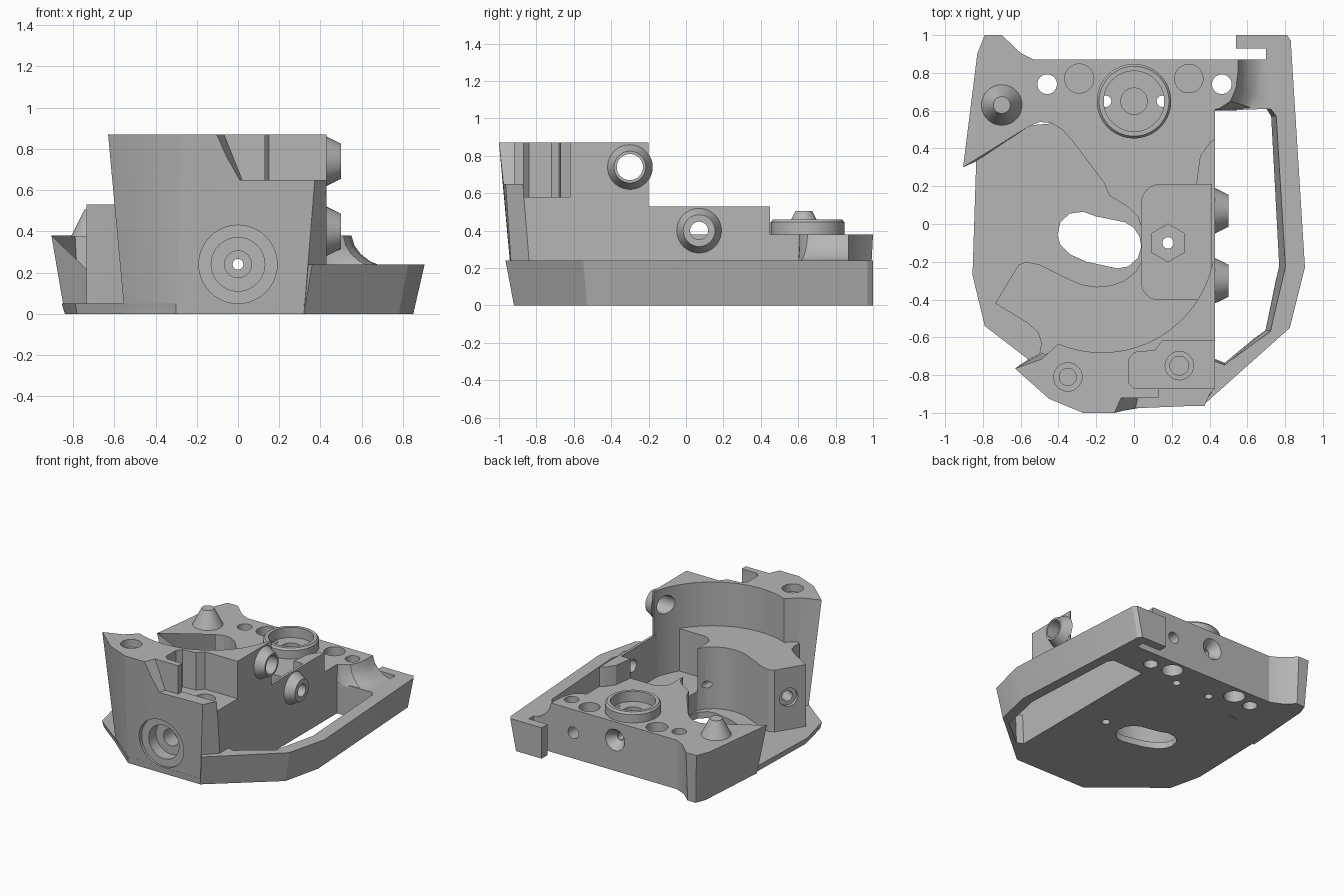
import bpy, bmesh, math
from mathutils import Vector, Matrix

grey = bpy.data.materials.new("plain_grey")
grey.diffuse_color = (0.47, 0.47, 0.47, 1)


def finish(name, bm):
    bmesh.ops.recalc_face_normals(bm, faces=bm.faces)
    me = bpy.data.meshes.new(name)
    bm.to_mesh(me)
    bm.free()
    me.materials.append(grey)
    ob = bpy.data.objects.new(name, me)
    bpy.context.collection.objects.link(ob)
    return ob


def loft(name, low, z0, z1, high=None):
    """Solid between two outlines with equal point counts."""
    bm = bmesh.new()
    a = [bm.verts.new((x, y, z0)) for x, y in low]
    b = [bm.verts.new((x, y, z1)) for x, y in (high or low)]
    bm.faces.new(a)
    bm.faces.new(b)
    for i in range(len(a)):
        j = (i + 1) % len(a)
        bm.faces.new((a[i], a[j], b[j], b[i]))
    return finish(name, bm)


def cyl(name, start, direction, length, r1, r2=None, n=40):
    """Cylinder or cone that begins at start and runs along direction."""
    bm = bmesh.new()
    bmesh.ops.create_cone(bm, cap_ends=True, segments=n, radius1=r1,
                          radius2=r1 if r2 is None else r2, depth=length)
    d = Vector(direction).normalized()
    bmesh.ops.transform(bm, verts=bm.verts, matrix=Matrix.Translation(
        Vector(start) + d * length / 2) @ d.to_track_quat('Z', 'Y').to_matrix().to_4x4())
    return finish(name, bm)


def box(name, x0, x1, y0, y1, z0, z1):
    return loft(name, [(x0, y0), (x1, y0), (x1, y1), (x0, y1)], z0, z1)


def combine(ob, other, op='DIFFERENCE'):
    other.hide_render = True
    m = ob.modifiers.new("join", 'BOOLEAN')
    m.operation, m.solver, m.object = op, 'EXACT', other
    bpy.context.view_layer.update()
    dg = bpy.context.evaluated_depsgraph_get()
    me = bpy.data.meshes.new_from_object(ob.evaluated_get(dg))
    ob.modifiers.clear()
    ob.data = me
    bpy.data.objects.remove(other)


def arc(cx, cy, r, a0, a1, n):
    return [(cx + r * math.cos(math.radians(a0 + (a1 - a0) * i / n)),
             cy + r * math.sin(math.radians(a0 + (a1 - a0) * i / n))) for i in range(n + 1)]


# Rear deck with flared left horn
edge = [(-0.56, 0.515), (-0.5, 0.54), (-0.44, 0.535), (-0.38, 0.5), (-0.33, 0.445), (-0.16, 0.22),
        (-0.13, 0.15), (-0.03, 0.09), (0.02, 0.04), (0.04, -0.02), (0.04, -0.4), (0.43, -0.4),
        (0.43, 0.87), (-0.53, 0.87)]
housing = loft("housing",
               [(-0.84, 0.33)] + edge + [(-0.62, 0.91), (-0.7, 0.98), (-0.77, 0.98), (-0.8, 0.9)], 0, 0.38,
               [(-0.905, 0.3)] + edge + [(-0.6, 0.905), (-0.7, 1.0), (-0.79, 1.0), (-0.83, 0.9)])

# Middle block around the circular seat
middle = loft("middle_block", [
    (-0.57, -0.2), (-0.61, -0.215), (-0.735, -0.42), (-0.57, -0.52), (-0.51, -0.57), (-0.49, -0.63),
    (-0.5, -0.68), (-0.42, -0.71), (0.43, -0.71), (0.43, -0.2), (0.04, -0.2), (0.01, -0.25),
    (-0.05, -0.3), (-0.12, -0.325), (-0.2, -0.333), (-0.28, -0.32), (-0.38, -0.275), (-0.5, -0.215)], 0, 0.53)
combine(housing, middle, 'UNION')

# Rounded pocket beside the right wall
pocket = (arc(0.14, 0.11, 0.1, 180, 90, 8) + [(0.41, 0.21), (0.41, -0.4)] +
          arc(0.13, -0.31, 0.09, 270, 180, 8))
combine(housing, loft("pocket", pocket, 0.2, 1))

# Low side wall with wedge end
wall = loft("side_wall", [(0.43, -0.25), (0.43, 0.45), (0.4, 0.43), (0.35, 0.36), (0.33, 0.21),
                          (0.41, 0.21), (0.41, -0.25)], 0.1, 0.53)
combine(housing, wall, 'UNION')

# Front tower with curved inner wall
curve = arc(-0.17, -0.08, 0.6, -11.7, -112.5, 32)
tower = loft("front_tower",
             [(-0.55, -0.71), (-0.42, -0.82), (-0.3, -0.92), (-0.1, -0.92), (0.32, -0.92), (0.43, -0.82),
              (0.43, -0.2)] + curve + [(-0.48, -0.68)], 0, 0.87,
             [(-0.63, -0.765), (-0.45, -0.925), (-0.27, -1.0), (-0.1, -1.0), (0.39, -0.98), (0.43, -0.89),
              (0.43, -0.2)] + curve + [(-0.49, -0.715)])
# Front ledge and stepped notch in the tower
ledge = loft("ledge", [(-0.02, -1.1), (0.6, -1.1), (0.6, -0.92), (0.02, -0.92)], 0.65, 0.95,
             [(-0.18, -1.1), (0.6, -1.1), (0.6, -0.92), (-0.1, -0.92)])
combine(tower, ledge)
combine(tower, box("ledge_end", 0.13, 0.6, -1.1, -0.8, 0.65, 0.95))
combine(tower, loft("notch", [(-0.03, -0.84), (0.0, -0.87), (0.6, -0.87), (0.6, -0.62), (0.15, -0.62),
                              (0.11, -0.67), (0.0, -0.68), (-0.03, -0.72)], 0.58, 0.95))
combine(housing, tower, 'UNION')

# Thin floor on the left
floor = loft("floor",
             [(-0.82, 0.5), (-0.84, -0.27), (-0.78, -0.53), (-0.52, -0.73), (-0.3, -0.92), (0.32, -0.92),
              (0.4, -0.85), (0.4, 0.6)], 0, 0.05,
             [(-0.83, 0.5), (-0.855, -0.27), (-0.79, -0.54), (-0.53, -0.74), (-0.3, -0.925), (0.32, -0.925),
              (0.4, -0.85), (0.4, 0.6)])
combine(housing, floor, 'UNION')

# Right guard frame, flared outwards, with rear tab
back = [(0.54, 1.0), (0.54, 0.93), (0.7, 0.93), (0.7, 0.87), (0.42, 0.87), (0.42, -0.8), (0.3, -0.86)]
guard = loft("guard_frame",
             [(0.32, -0.92), (0.78, -0.53), (0.85, -0.23), (0.78, 0.97), (0.76, 1.0)] + back, 0, 0.24,
             [(0.36, -0.965), (0.825, -0.55), (0.905, -0.23), (0.83, 0.97), (0.81, 1.0)] + back)
opening = loft("opening",
               [(0.43, 0.6), (0.69, 0.61), (0.715, 0.57), (0.755, -0.22), (0.685, -0.56), (0.48, -0.73),
                (0.43, -0.71)], -0.1, 0.3,
               [(0.43, 0.6), (0.73, 0.61), (0.76, 0.57), (0.81, -0.23), (0.73, -0.57), (0.48, -0.75),
                (0.43, -0.73)])
combine(guard, opening)
combine(housing, guard, 'UNION')

# Coved corner between deck and guard
levels = [(0.23, 1.0), (0.255, 0.6), (0.29, 0.3), (0.33, 0.1), (0.385, 0.0)]
small = [(0.40, 0.6), (0.45, 0.61), (0.51, 0.65), (0.54, 0.72), (0.55, 0.8), (0.55, 0.87), (0.40, 0.87)]
large = [(0.40, 0.6), (0.52, 0.6), (0.64, 0.61), (0.69, 0.67), (0.7, 0.77), (0.7, 0.87), (0.40, 0.87)]
levels[-1] = (0.38, 0.0)
for (z0, t0), (z1, t1) in zip(levels, levels[1:]):
    lo, hi = ([(a[0] + (b[0] - a[0]) * t, a[1] + (b[1] - a[1]) * t)
               for a, b in zip(small, large)] for t in (t0, t1))
    combine(housing, loft("cove", lo, z0, z1, hi), 'UNION')

# Kidney slot through the floor
combine(housing, loft("slot", [
    (-0.405, -0.06), (-0.39, 0.01), (-0.34, 0.055), (-0.27, 0.065), (-0.2, 0.04), (-0.05, 0.01),
    (0.0, -0.02), (0.03, -0.07), (0.038, -0.12), (0.02, -0.18), (-0.03, -0.225), (-0.09, -0.235),
    (-0.25, -0.2), (-0.34, -0.16), (-0.39, -0.11)], -0.1, 0.37))

# Hex socket and its screw hole
combine(housing, loft("hex_socket", arc(0.18, -0.1, 0.1, 90, 390, 5), 0.12, 0.3))

# Vertical holes: x, y, radius, bottom, top
for x, y, r, z0, z1 in [
        (0.18, -0.1, 0.03, -0.1, 0.3),
        (-0.46, 0.74, 0.052, -0.1, 0.5), (0.465, 0.74, 0.052, -0.1, 0.5),
        (-0.29, 0.77, 0.077, 0.3, 0.5), (0.29, 0.77, 0.075, 0.3, 0.5),
        (-0.29, 0.77, 0.077, -0.1, 0.1), (0.29, 0.77, 0.077, -0.1, 0.1),
        (-0.15, 0.65, 0.03, -0.1, 0.6), (0.15, 0.65, 0.03, -0.1, 0.6), (0, 0.65, 0.07, 0.28, 0.6),
        (-0.35, -0.81, 0.075, 0.81, 1), (-0.35, -0.81, 0.045, 0.6, 1),
        (0.24, -0.75, 0.075, 0.53, 1), (0.24, -0.75, 0.05, 0.38, 1)]:
    combine(housing, cyl("hole", (x, y, z0), (0, 0, 1), z1 - z0, r))

# Horizontal holes: start, direction, length, radii
for p, d, l, r1, r2 in [
        ((0, -1.1, 0.24), (0, 1, 0), 0.19, 0.19, 0.19), ((0, -1.1, 0.24), (0, 1, 0), 0.28, 0.13, 0.13),
        ((0, -1.1, 0.24), (0, 1, 0), 0.4, 0.065, 0.065), ((0, -1.1, 0.24), (0, 1, 0), 2.2, 0.026, 0.026),
        ((0, 0.88, 0.24), (0, -1, 0), 0.08, 0.09, 0.03), ((0.36, 0.9, 0.2), (0, -1, 0), 0.15, 0.045, 0.045),
        ((0.2, -0.3, 0.74), (1, 0, 0), 0.4, 0.07, 0.07), ((0.38, 0.07, 0.4), (1, 0, 0), 0.2, 0.048, 0.048),
        ((-0.75, -0.26, 0.3), (0.86, -0.5, 0), 0.12, 0.07, 0.07),
        ((-0.75, -0.26, 0.3), (0.86, -0.5, 0), 0.25, 0.04, 0.04)]:
    combine(housing, cyl("bore", p, d, l, r1, r2))

# Conical bosses on the right wall
for name, y, z, r in [("upper_boss", -0.3, 0.74, 0.07), ("lower_boss", 0.07, 0.4, 0.048)]:
    boss = cyl(name, (0.425, y, z), (1, 0, 0), 0.075, 0.122, 0.085)
    combine(boss, cyl("bore", (0.3, y, z), (1, 0, 0), 0.4, r))

# Raised ring on the deck
ring = cyl("deck_ring", (0, 0.65, 0.375), (0, 0, 1), 0.07, 0.197, n=64)
combine(ring, cyl("ring_rim", (0, 0.65, 0.445), (0, 0, 1), 0.015, 0.197, 0.185, 64), 'UNION')
combine(ring, cyl("ring_bore", (0, 0.65, 0.3), (0, 0, 1), 0.3, 0.16, n=64))

# Locating cone on the deck
cyl("locating_cone", (-0.7, 0.63, 0.375), (0, 0, 1), 0.13, 0.11, 0.045)

# Smooth round surfaces, keep edges sharp
for ob in bpy.context.scene.objects:
    ob.select_set(True)
    bpy.context.view_layer.objects.active = ob
bpy.ops.object.shade_smooth_by_angle(angle=math.radians(25))
